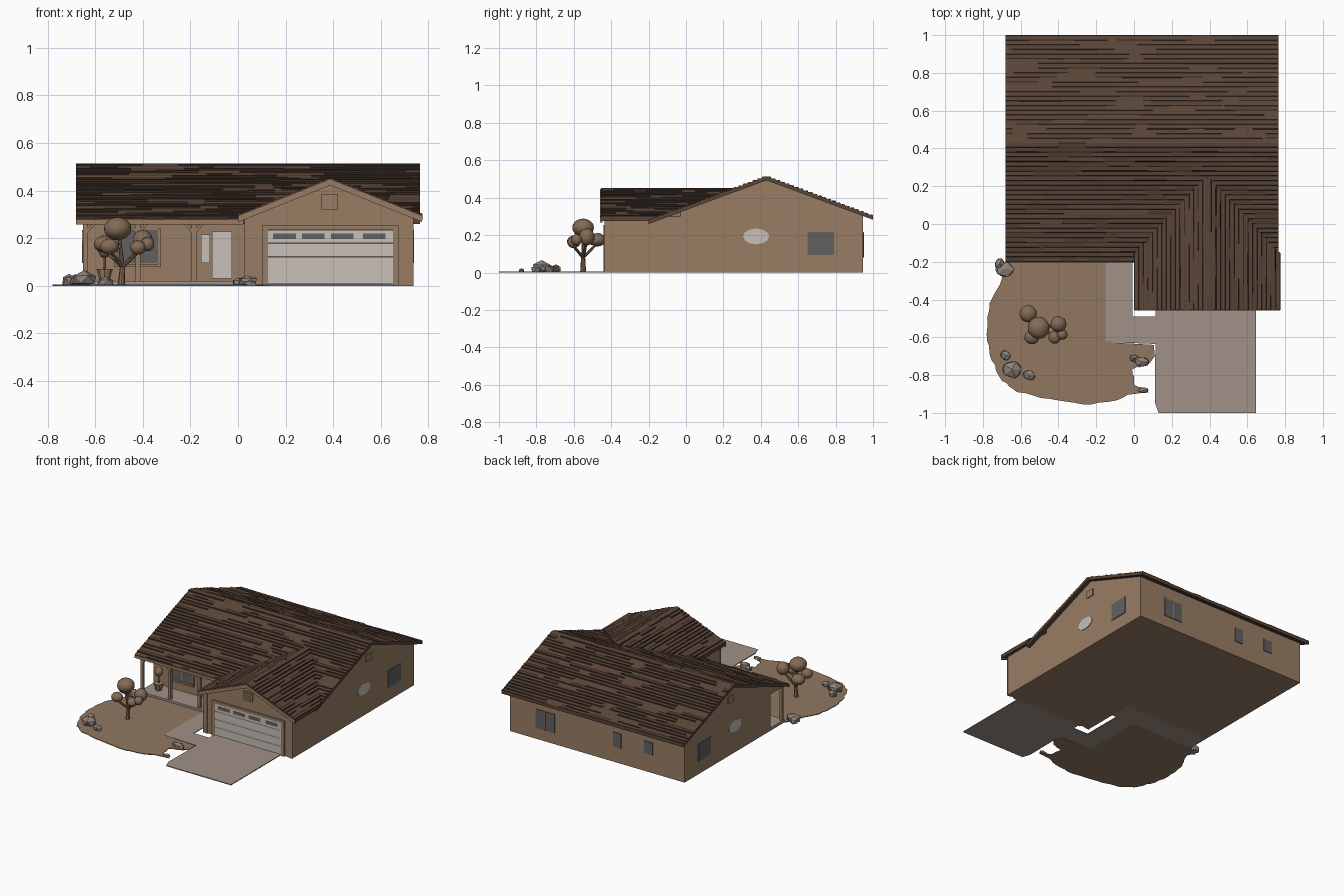
import bpy, bmesh, math, random
from mathutils import Vector

if "Cube" in bpy.data.objects:
    bpy.data.objects.remove(bpy.data.objects["Cube"])

random.seed(4)

def material(name, r, g, b):
    m = bpy.data.materials.new(name)
    m.diffuse_color = (r, g, b, 1)
    m.use_nodes = True
    m.node_tree.nodes["Principled BSDF"].inputs["Base Color"].default_value = m.diffuse_color
    return m

WALL = material("tan_wall", 0.318, 0.205, 0.128)
ROOF = material("brown_roof", 0.105, 0.060, 0.040)
DARK = material("dark_shingle_edge", 0.033, 0.021, 0.015)
CONCRETE = material("concrete", 0.350, 0.282, 0.245)
WHITE = material("off_white_door", 0.570, 0.520, 0.480)
GLASS = material("grey_glass", 0.125, 0.118, 0.118)
ROCK = material("grey_rock", 0.274, 0.233, 0.204)
EARTH = material("dry_earth", 0.285, 0.185, 0.118)
LEAF = material("dry_foliage", 0.233, 0.145, 0.090)

def finish(name, bm, *mats, recalc=True, smooth=False):
    if recalc:
        bmesh.ops.recalc_face_normals(bm, faces=bm.faces)
    me = bpy.data.meshes.new(name)
    bm.to_mesh(me)
    bm.free()
    for m in mats:
        me.materials.append(m)
    for p in me.polygons:
        p.use_smooth = smooth
    ob = bpy.data.objects.new(name, me)
    bpy.context.collection.objects.link(ob)
    return ob

def add_prism(bm, pts, axis, a, b):
    """Extrude a 2D outline along an axis; a and b may be functions of the outline point."""
    def place(p, s):
        s = s(p) if callable(s) else s
        return {"x": (s, p[0], p[1]), "y": (p[0], s, p[1]), "z": (p[0], p[1], s)}[axis]
    lo = [bm.verts.new(place(p, a)) for p in pts]
    hi = [bm.verts.new(place(p, b)) for p in pts]
    bm.faces.new(lo)
    bm.faces.new(hi[::-1])
    for i in range(len(pts)):
        j = (i + 1) % len(pts)
        bm.faces.new((lo[i], hi[i], hi[j], lo[j]))

def prism(name, pts, axis, a, b, mat):
    bm = bmesh.new()
    add_prism(bm, pts, axis, a, b)
    return finish(name, bm, mat)

def boxes(name, mat, *items):
    bm = bmesh.new()
    for x0, x1, y0, y1, z0, z1 in items:
        add_prism(bm, [(x0, y0), (x1, y0), (x1, y1), (x0, y1)], "z", z0, z1)
    return finish(name, bm, mat)

def tube(bm, p, q, r0, r1, n=8):
    p, q = Vector(p), Vector(q)
    rot = (q - p).to_track_quat("Z", "Y").to_matrix()
    rings = [[bm.verts.new(c + rot @ Vector((r * math.cos(k * math.tau / n), r * math.sin(k * math.tau / n), 0)))
              for k in range(n)] for c, r in ((p, r0), (q, r1))]
    bm.faces.new(rings[0][::-1])
    bm.faces.new(rings[1])
    for k in range(n):
        j = (k + 1) % n
        bm.faces.new((rings[0][k], rings[0][j], rings[1][j], rings[1][k]))

def blobs(name, mat, items, sub, jitter, smooth):
    bm = bmesh.new()
    for x, y, z, rx, ry, rz in items:
        for v in bmesh.ops.create_icosphere(bm, subdivisions=sub, radius=1)["verts"]:
            k = 1 + random.uniform(-jitter, jitter)
            v.co = (x + v.co.x * rx * k, y + v.co.y * ry * k, max(0.002, z + v.co.z * rz * k))
    return finish(name, bm, mat, smooth=smooth)

# Roof planes
RY, RZ, M = 0.43, 0.513, 0.37      # main ridge and slope
GX, GZ, G = 0.387, 0.452, 0.40     # garage ridge and slope
X0, X1, Y0, Y1, GY = -0.68, 0.765, -0.20, 1.0, -0.455
def main_z(y): return RZ - M * abs(y - RY)
def garage_z(x): return GZ - G * abs(x - GX)
def valley(z): return RY - (RZ - z) / M

# House body and garage body
prism("house_body", [(-0.03, 0), (0.945, 0), (0.945, main_z(0.945) - 0.012), (RY, RZ - 0.012),
                     (-0.03, main_z(-0.03) - 0.012)], "x", -0.65, 0.735, WALL)
prism("garage_body", [(0.03, 0), (0.735, 0), (0.735, garage_z(0.735) - 0.012), (GX, GZ - 0.012),
                      (0.03, garage_z(0.03) - 0.012)], "y", -0.43, 0.05, WALL)
prism("porch_ceiling", [(-0.18, 0.262), (-0.03, 0.262), (-0.03, main_z(-0.03) - 0.012),
                        (-0.18, main_z(-0.18) - 0.012)], "x", -0.65, 0.05, WALL)

# Roof slabs
T = 0.02
prism("main_roof", [(Y0, main_z(Y0)), (RY, RZ), (Y1, main_z(Y1)), (Y1, main_z(Y1) - T), (RY, RZ - T),
                    (Y0, main_z(Y0) - T)], "x", X0, X1, ROOF)
prism("garage_roof", [(0, garage_z(0)), (GX, GZ), (0.775, garage_z(0.775)), (0.775, garage_z(0.775) - T),
                      (GX, GZ - T), (0, garage_z(0) - T)], "y", GY, lambda p: valley(p[1]), ROOF)

# Rake and eave boards
bm = bmesh.new()
for s in (-1, 1):
    e = GX + s * 0.385
    add_prism(bm, [(GX, GZ - 0.006), (e, garage_z(e) - 0.006), (e, garage_z(e) - 0.03), (GX, GZ - 0.03)],
              "y", GY - 0.004, GY + 0.008)
add_prism(bm, [(Y0 - 0.004, 0.258), (Y0 + 0.006, 0.258), (Y0 + 0.006, 0.277), (Y0 - 0.004, 0.277)], "x", X0, 0.02)
finish("trim_boards", bm, WALL)

# Shingle courses: wedge strips with a dark lower edge
def shingles(bm, origin, U, V, rise, span):
    O, U, V = Vector(origin), Vector(U), Vector(V).normalized()
    N = U.cross(V)
    rows = int(rise / 0.026)
    step = rise / rows
    for r in range(rows):
        t = r * step
        u, end = span((O + V * t).z)
        while u < end - 0.005:
            w = min(u + random.uniform(0.05, 0.25), end)
            h = random.choice((0.002, 0.004, 0.006, 0.007))
            def P(a, b, c): return bm.verts.new(O + U * a + V * b + N * c)
            a, b = P(u, t, 0), P(w, t, 0)
            c, d = P(w, t + step, 0.0005), P(u, t + step, 0.0005)
            e, f = P(u, t + 0.005, h), P(w, t + 0.005, h)
            bm.faces.new((a, b, f, e)).material_index = int(h > 0.003)
            bm.faces.new((e, f, c, d))
            bm.faces.new((a, e, d))
            bm.faces.new((b, c, f))
            u = w

bm = bmesh.new()
k = math.hypot(1, M)
shingles(bm, (0, Y0, main_z(Y0)), (1, 0, 0), (0, 1, M), (RY - Y0) * k, lambda z: (X0, X1))
shingles(bm, (0, Y1, main_z(Y1)), (-1, 0, 0), (0, -1, M), (Y1 - RY) * k, lambda z: (-X1, -X0))
k = math.hypot(1, G)
shingles(bm, (0, 0, garage_z(0)), (0, -1, 0), (1, 0, G), GX * k, lambda z: (-valley(z), -GY))
shingles(bm, (0.775, 0, garage_z(0.775)), (0, 1, 0), (-1, 0, G), (0.775 - GX) * k, lambda z: (GY, valley(z)))
finish("roof_shingles", bm, ROOF, DARK, recalc=False)

# Garage door with frame, panel grooves and window strips
F = -0.43
boxes("garage_door_frame", WALL, (0.10, 0.125, F - 0.012, F, 0, 0.255), (0.65, 0.675, F - 0.012, F, 0, 0.255),
      (0.125, 0.65, F - 0.012, F, 0.236, 0.255), (0.705, 0.738, F - 0.006, F, 0, 0.285),
      (0.027, 0.06, F - 0.006, F, 0, 0.285))
boxes("garage_door", WHITE, *[(0.125, 0.65, F - 0.007, F, 0.008 + i * 0.057, 0.0635 + i * 0.057) for i in range(4)])
boxes("garage_door_windows", GLASS, *[(x, x + 0.095, F - 0.009, F, 0.197, 0.219) for x in (0.148, 0.268, 0.39, 0.525)])

# Gable vents
boxes("front_vent", WALL, (0.35, 0.42, F - 0.008, F, 0.32, 0.385),
      *[(0.36, 0.41, F - 0.014, F, z, z + 0.008) for z in (0.33, 0.348, 0.366)])
for s, x in (("left", -0.65), ("right", 0.735)):
    boxes(s + "_vent", WALL, (x - 0.007, x + 0.007, 0.395, 0.455, 0.375, 0.425))

# Porch door, side panel and front window
W = -0.03
boxes("front_door", WHITE, (-0.11, -0.025, W - 0.008, W, 0.03, 0.228), (-0.155, -0.118, W - 0.008, W, 0.095, 0.215))
boxes("front_window", GLASS, (-0.51, -0.335, W - 0.006, W, 0.095, 0.235))
boxes("front_window_frame", WALL, (-0.52, -0.51, W - 0.01, W, 0.085, 0.24), (-0.335, -0.325, W - 0.01, W, 0.085, 0.24),
      (-0.425, -0.418, W - 0.01, W, 0.095, 0.235), (-0.52, -0.325, W - 0.014, W, 0.078, 0.09))

# Side windows: one square pane and one pale oval on each gable wall
for s, x in (("left", -0.65), ("right", 0.735)):
    boxes(s + "_window", GLASS, (x - 0.005, x + 0.005, 0.65, 0.79, 0.095, 0.218))
    oval = [(0.375 + 0.07 * math.cos(i * math.tau / 12), 0.193 + 0.042 * math.sin(i * math.tau / 12)) for i in range(12)]
    prism(s + "_oval_window", oval, "x", x - 0.005, x + 0.005, WHITE)

# Back windows
boxes("back_windows", GLASS, (0.38, 0.53, 0.94, 0.950, 0.08, 0.215), (-0.15, -0.085, 0.94, 0.950, 0.11, 0.215),
      (-0.40, -0.33, 0.94, 0.950, 0.13, 0.218))
boxes("back_window_bar", WALL, (0.451, 0.459, 0.94, 0.953, 0.08, 0.215))

# Porch posts with diagonal braces
bm = bmesh.new()
for x in (-0.64, -0.42, -0.185):
    add_prism(bm, [(x - 0.01, -0.18), (x + 0.01, -0.18), (x + 0.01, -0.16), (x - 0.01, -0.16)], "z", 0.01, 0.27)
    for s in (-1, 1):
        if x + s * 0.04 > -0.66:
            add_prism(bm, [(x, 0.212), (x + s * 0.045, 0.262), (x + s * 0.03, 0.264), (x, 0.23)], "y", -0.176, -0.164)
finish("porch_posts", bm, WALL)

# Paving
boxes("porch_slab", CONCRETE, (-0.65, 0.03, -0.19, -0.03, 0, 0.02))
prism("walkway", [(-0.15, -0.19), (-0.008, -0.19), (-0.008, -0.49), (0.115, -0.49), (0.115, -0.635), (-0.15, -0.625)],
      "z", 0, 0.006, CONCRETE)
prism("driveway", [(0.115, -0.43), (0.645, -0.43), (0.645, -1.0), (0.13, -1.0), (0.11, -0.945)], "z", 0, 0.006, CONCRETE)

# Yard with ragged outer edge
straight = [(-0.66, -0.19), (-0.15, -0.19), (-0.15, -0.625), (0.105, -0.64), (0.11, -0.70)]
ragged = [(0.08, -0.74), (-0.01, -0.77), (0.0, -0.85), (0.08, -0.89), (0.0, -0.90), (-0.1, -0.935), (-0.27, -0.955),
          (-0.45, -0.925), (-0.62, -0.89), (-0.70, -0.83), (-0.755, -0.72), (-0.78, -0.58), (-0.765, -0.42), (-0.70, -0.29)]
outline = list(straight)
for p, q in zip(ragged, ragged[1:] + straight[:1]):
    for i in range(4):
        j = 0.006 if i else 0
        outline.append((p[0] + (q[0] - p[0]) * i / 4 + random.uniform(-j, j),
                        p[1] + (q[1] - p[1]) * i / 4 + random.uniform(-j, j)))
prism("yard", outline, "z", 0, 0.005, EARTH)

# Rocks
blobs("rocks", ROCK, [(-0.685, -0.24, 0.02, 0.05, 0.04, 0.03), (-0.71, -0.21, 0.02, 0.03, 0.03, 0.03),
                      (-0.645, -0.77, 0.025, 0.06, 0.05, 0.036), (-0.68, -0.695, 0.02, 0.028, 0.03, 0.026),
                      (-0.555, -0.80, 0.015, 0.036, 0.03, 0.022), (0.04, -0.73, 0.018, 0.04, 0.03, 0.028),
                      (0.0, -0.71, 0.012, 0.025, 0.02, 0.02), (0.05, -0.88, 0.01, 0.03, 0.015, 0.015)], 1, 0.15, False)

# Tree
bm = bmesh.new()
fork = (-0.485, -0.55, 0.08)
tube(bm, (-0.49, -0.55, 0), fork, 0.016, 0.011)
for tip in ((-0.50, -0.55, 0.22), (-0.56, -0.48, 0.15), (-0.40, -0.53, 0.17), (-0.42, -0.60, 0.14), (-0.54, -0.61, 0.15)):
    tube(bm, fork, tip, 0.009, 0.006)
finish("tree_trunk", bm, LEAF)
blobs("tree_foliage", LEAF, [(-0.505, -0.55, 0.24, 0.058, 0.058, 0.048), (-0.56, -0.475, 0.175, 0.045, 0.045, 0.036),
                             (-0.40, -0.53, 0.19, 0.042, 0.042, 0.045), (-0.42, -0.60, 0.16, 0.033, 0.033, 0.03),
                             (-0.54, -0.60, 0.165, 0.04, 0.036, 0.033), (-0.38, -0.585, 0.175, 0.028, 0.028, 0.03)],
      3, 0.02, True)

# Potted plant on the porch
bm = bmesh.new()
tube(bm, (-0.56, -0.10, 0.02), (-0.56, -0.10, 0.07), 0.02, 0.034)
tube(bm, (-0.56, -0.10, 0.07), (-0.56, -0.10, 0.15), 0.006, 0.005)
finish("plant_pot", bm, WALL)
blobs("plant_leaves", LEAF, [(-0.56, -0.10, 0.15, 0.028, 0.028, 0.035)], 2, 0.08, True)
